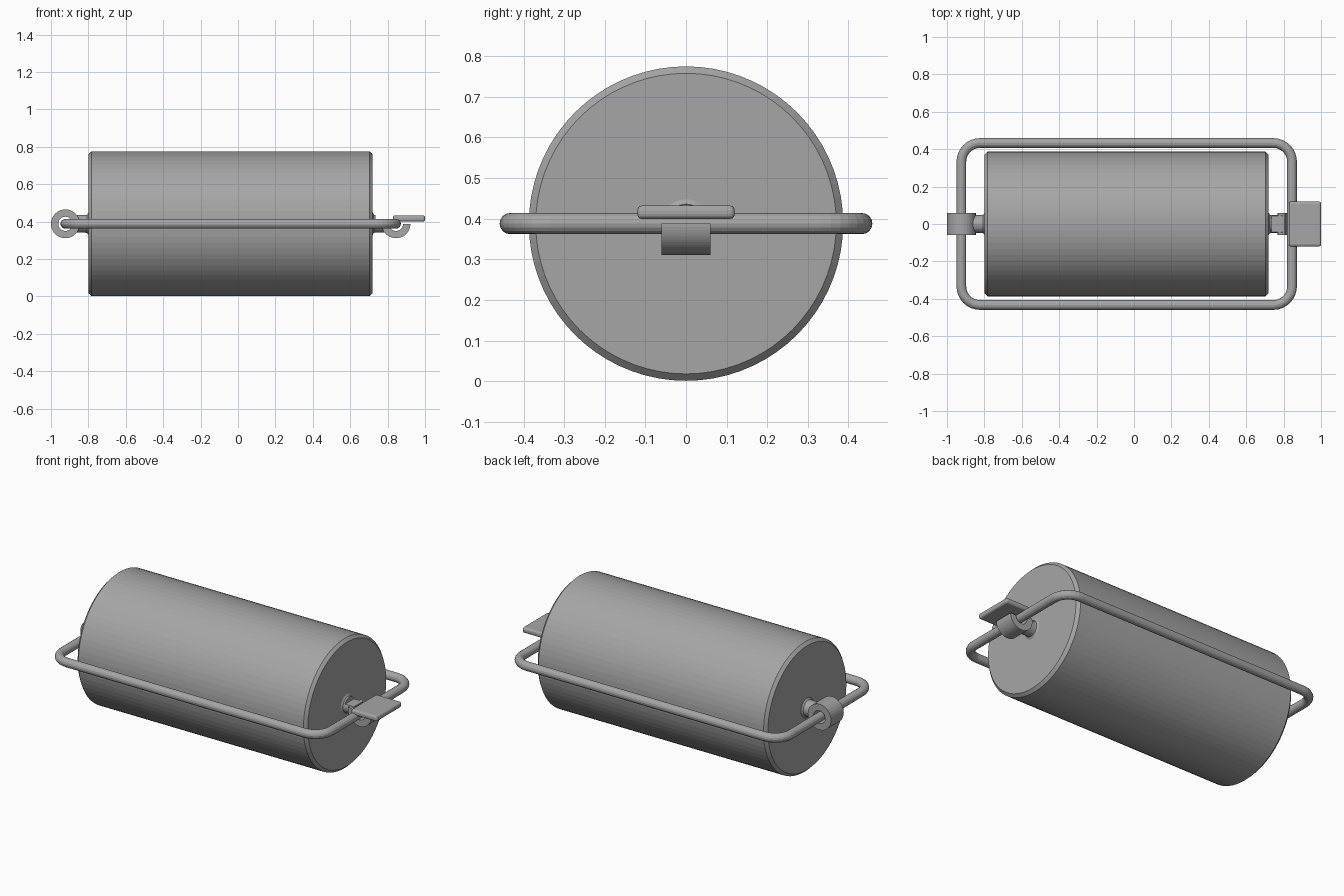
import bpy
import bmesh
from math import sin, cos, pi, radians

AXIS_Z = 0.388      # height of the roller axis
ROD_R = 0.026       # frame rod radius
LEFT_X, RIGHT_X = -0.923, 0.845   # frame end bars

cube = bpy.data.objects.get("Cube")
if cube:
    bpy.data.objects.remove(cube, do_unlink=True)

steel = bpy.data.materials.new("plain_grey")
steel.use_nodes = True
GREY = (0.38, 0.38, 0.38, 1)
steel.diffuse_color = GREY
steel.node_tree.nodes["Principled BSDF"].inputs["Base Color"].default_value = GREY


def finish(name, bm):
    """Turn a bmesh into a named object on the roller axis."""
    bmesh.ops.recalc_face_normals(bm, faces=bm.faces)
    mesh = bpy.data.meshes.new(name)
    bm.to_mesh(mesh)
    bm.free()
    mesh.materials.append(steel)
    obj = bpy.data.objects.new(name, mesh)
    obj.location.z = AXIS_Z
    bpy.context.collection.objects.link(obj)
    return obj


def turned(name, profile, sides, cut_z=None):
    """Solid turned about x from (x, radius) points, optionally cut flat on top."""
    bm = bmesh.new()
    rings = []
    for x, r in profile:
        rings.append([bm.verts.new((x, r * sin(2 * pi * i / sides), r * cos(2 * pi * i / sides)))
                      for i in range(sides)])
    for a, b in zip(rings, rings[1:]):
        for i in range(sides):
            j = (i + 1) % sides
            bm.faces.new((a[i], a[j], b[j], b[i]))
    bm.faces.new(rings[0])
    bm.faces.new(rings[-1])
    if cut_z is not None:
        geom = bm.verts[:] + bm.edges[:] + bm.faces[:]
        bmesh.ops.bisect_plane(bm, geom=geom, plane_co=(0, 0, cut_z),
                               plane_no=(0, 0, 1), clear_outer=True)
        bmesh.ops.holes_fill(bm, edges=[e for e in bm.edges if e.is_boundary], sides=0)
    return finish(name, bm)


def collar(name, x, start, end, outer=0.077, inner=0.038, half=0.06, steps=32):
    """Ring or open hook around a frame end bar, swept between two angles."""
    bm = bmesh.new()
    closed = abs(end - start) >= 360
    sections = []
    for i in range(steps if closed else steps + 1):
        a = radians(start + (end - start) * i / steps)
        sections.append([bm.verts.new((x + r * cos(a), y, r * sin(a)))
                         for r, y in ((outer, -half), (outer, half), (inner, half), (inner, -half))])
    pairs = list(zip(sections, sections[1:]))
    if closed:
        pairs.append((sections[-1], sections[0]))
    for a, b in pairs:
        for k in range(4):
            m = (k + 1) % 4
            bm.faces.new((a[k], a[m], b[m], b[k]))
    if not closed:
        bm.faces.new(sections[0])
        bm.faces.new(sections[-1])
    return finish(name, bm)


# Roller drum with chamfered rims
turned("roller_drum", [(-0.8, 0.37), (-0.783, 0.387), (0.703, 0.387), (0.72, 0.37)], 72)

# Axle stubs, flared where they meet the drum
turned("left_axle", [(-0.79, 0.06), (-0.8, 0.058), (-0.808, 0.048), (-0.875, 0.046)], 32)
turned("right_axle", [(0.71, 0.06), (0.72, 0.06), (0.727, 0.048), (0.736, 0.047)], 32)
turned("right_axle_neck", [(0.73, 0.047), (0.795, 0.047)], 32, cut_z=0.02)

# Closed ring on the left, open hook on the right
collar("left_ring", LEFT_X, 0, 360)
collar("right_hook", RIGHT_X, 165, 360)

# Rounded rectangular rod frame
curve = bpy.data.curves.new("rod_frame", "CURVE")
curve.dimensions = "3D"
curve.bevel_depth = ROD_R
curve.bevel_resolution = 6
CORNER, HALF_Y = 0.1, 0.433
points = []
corners = ((RIGHT_X, 1, 1, 0), (LEFT_X, -1, 1, 90), (LEFT_X, -1, -1, 180), (RIGHT_X, 1, -1, 270))
for x, sx, sy, turn in corners:
    for i in range(9):
        a = radians(turn + 90 * i / 8)
        points.append((x - sx * CORNER + CORNER * cos(a),
                       sy * (HALF_Y - CORNER) + CORNER * sin(a), 0, 1))
spline = curve.splines.new("POLY")
spline.points.add(len(points) - 1)
for p, co in zip(spline.points, points):
    p.co = co
spline.use_cyclic_u = True
spline.use_smooth = False
curve.materials.append(steel)
frame = bpy.data.objects.new("rod_frame", curve)
frame.location.z = AXIS_Z
bpy.context.collection.objects.link(frame)
bpy.ops.object.select_all(action="DESELECT")
frame.select_set(True)
bpy.context.view_layer.objects.active = frame
bpy.ops.object.convert(target="MESH")

# Latch plate resting on the right end bar
bm = bmesh.new()
bmesh.ops.create_cube(bm, size=1)
for v in bm.verts:
    v.co.x = 0.914 + v.co.x * 0.172
    v.co.y *= 0.24
    v.co.z = 0.028 + v.co.z * 0.033
bmesh.ops.bevel(bm, geom=bm.edges[:], offset=0.012, segments=3, profile=0.5, affect="EDGES")
finish("latch_plate", bm)
